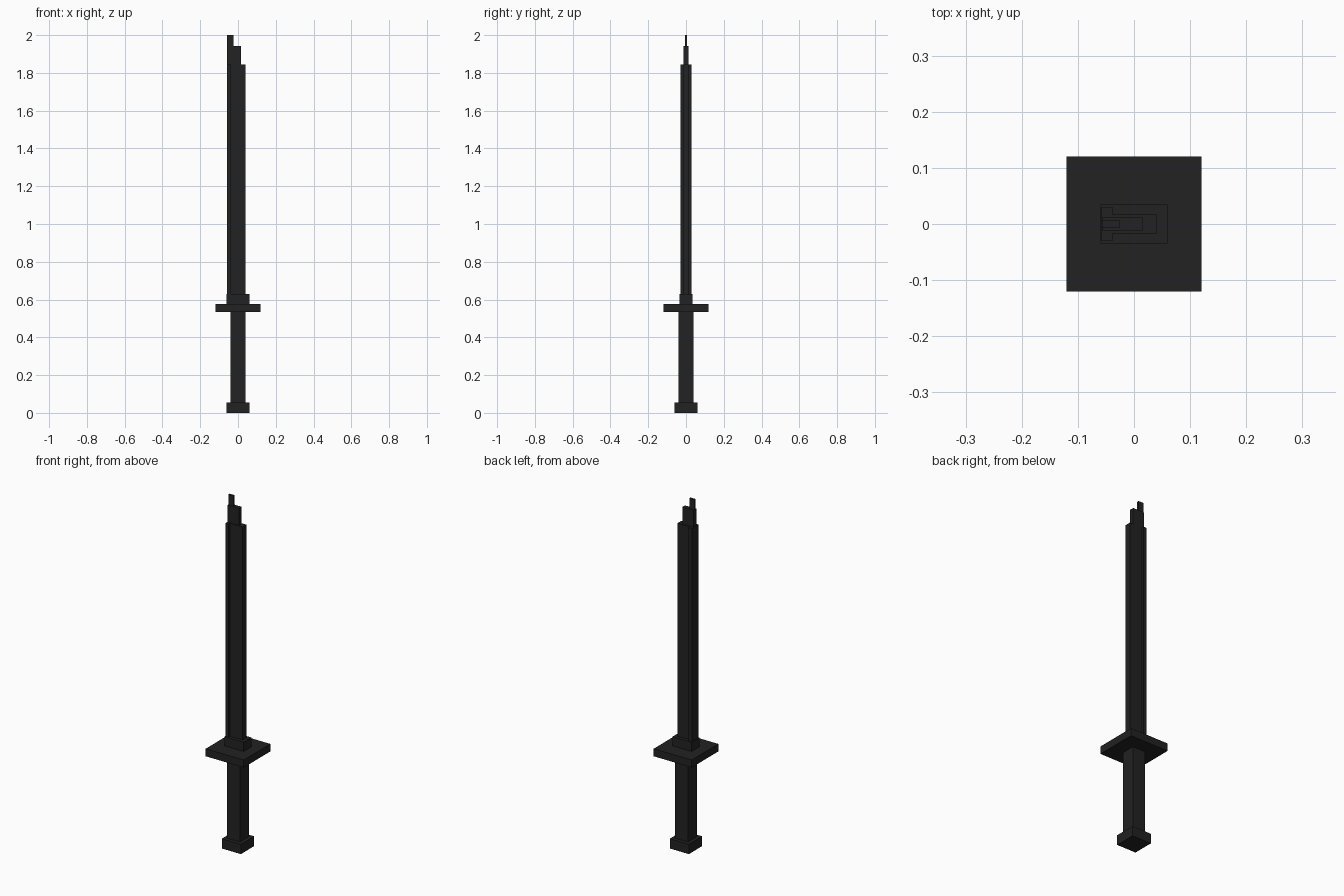
import bpy
import bmesh
from mathutils import Matrix, Vector

if "Cube" in bpy.data.objects:
    bpy.data.objects.remove(bpy.data.objects["Cube"])

black = bpy.data.materials.new("matte_black")
black.diffuse_color = (0.016, 0.016, 0.016, 1)
black.use_nodes = True
black.node_tree.nodes["Principled BSDF"].inputs["Base Color"].default_value = black.diffuse_color


def box(name, x0, x1, half_y, z0, z1):
    """Flat-faced block, symmetric across y."""
    bm = bmesh.new()
    size = Vector((x1 - x0, 2 * half_y, z1 - z0))
    centre = Vector(((x0 + x1) / 2, 0, (z0 + z1) / 2))
    bmesh.ops.create_cube(bm, size=1, matrix=Matrix.Translation(centre) @ Matrix.Diagonal(size.to_4d()))
    mesh = bpy.data.meshes.new(name)
    bm.to_mesh(mesh)
    bm.free()
    mesh.materials.append(black)
    obj = bpy.data.objects.new(name, mesh)
    bpy.context.collection.objects.link(obj)


# Hilt
box("pommel", -0.06, 0.06, 0.06, 0, 0.056)
box("grip", -0.04, 0.04, 0.04, 0.056, 0.533)
box("guard", -0.12, 0.12, 0.12, 0.533, 0.576)
box("collar", -0.06, 0.06, 0.035, 0.576, 0.629)

# Blade with a thick spine and a stepped tip
box("blade_spine", -0.058, -0.038, 0.03, 0.629, 1.845)
box("blade", -0.038, 0.041, 0.017, 0.629, 1.845)
box("tip_lower", -0.057, 0.015, 0.012, 1.845, 1.942)
box("tip_upper", -0.057, -0.025, 0.006, 1.942, 2.0)
